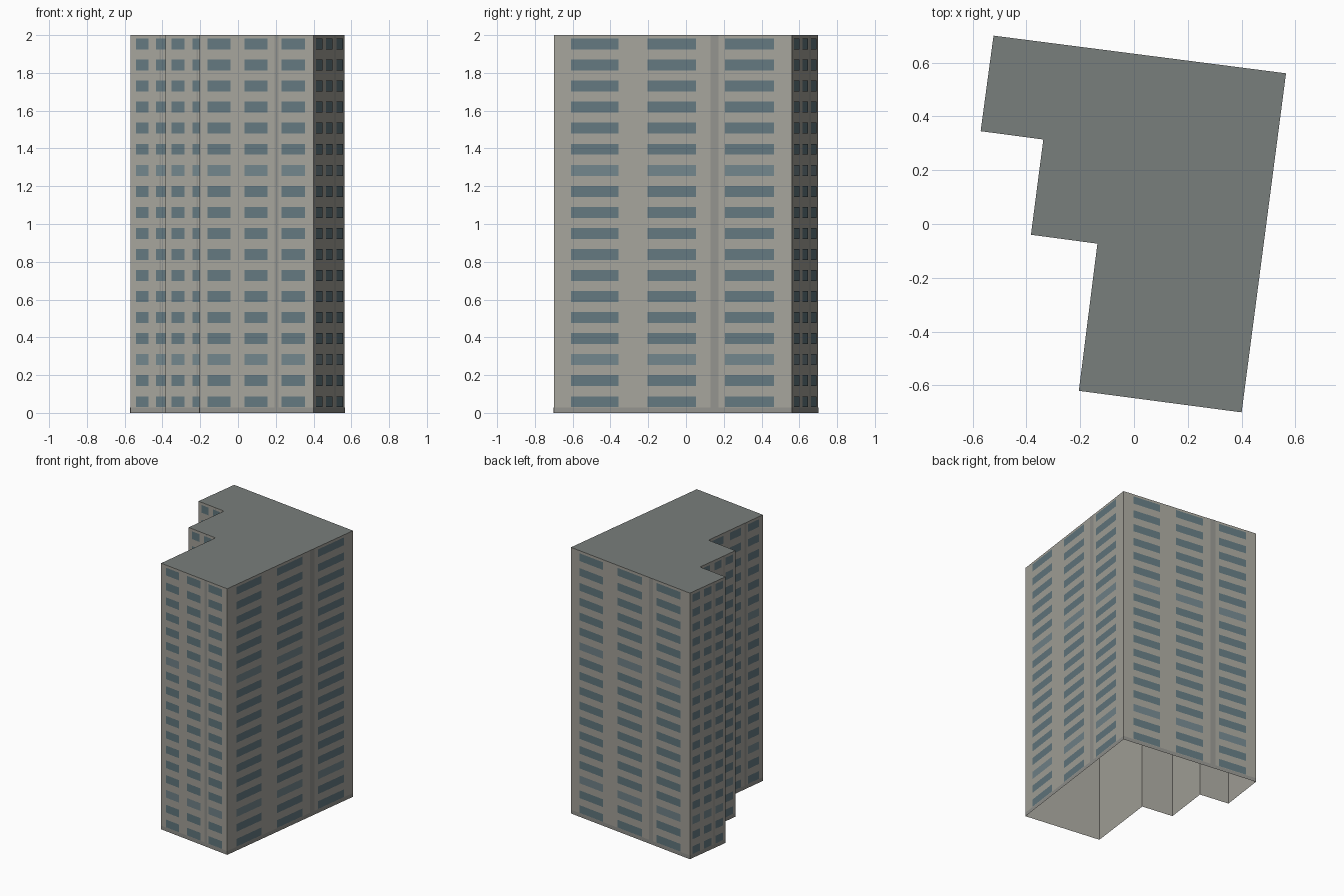
import bpy
from mathutils import Vector

if "Cube" in bpy.data.objects:
    bpy.data.objects.remove(bpy.data.objects["Cube"])

H = 2.0
ROWS = 18
PITCH = 0.1114

# Footprint, counter-clockwise, with the number of window columns on the wall that starts there
FOOTPRINT = [
    ((-0.205, -0.62), 3), ((0.40, -0.70), 3), ((0.565, 0.56), 3), ((-0.522, 0.70), 3),
    ((-0.57, 0.345), 2), ((-0.337, 0.314), 3), ((-0.383, -0.04), 2), ((-0.136, -0.073), 3),
]
COLUMNS = {
    3: [(0.073, 0.273), (0.395, 0.598), (0.72, 0.925)],
    2: [(0.13, 0.41), (0.58, 0.86)],
}
STRIPE = (0.658, 0.693)


def material(name, rgb):
    m = bpy.data.materials.new(name)
    m.diffuse_color = (*rgb, 1)
    m.use_nodes = True
    m.node_tree.nodes["Principled BSDF"].inputs["Base Color"].default_value = m.diffuse_color
    return m


def add_mesh(name, verts, faces, mat):
    me = bpy.data.meshes.new(name)
    me.from_pydata([tuple(v) for v in verts], [], faces)
    me.materials.append(mat)
    ob = bpy.data.objects.new(name, me)
    bpy.context.collection.objects.link(ob)
    return ob


def panels(name, rects, mat):
    """Flat quads laid on walls; each rect is (wall, u0, u1, z0, z1, offset)."""
    verts, faces = [], []
    for (a, b), u0, u1, z0, z1, off in rects:
        d = b - a
        n = Vector((d.y, -d.x)).normalized() * off
        p, q = a + d * u0 + n, a + d * u1 + n
        i = len(verts)
        verts += [(p.x, p.y, z0), (q.x, q.y, z0), (q.x, q.y, z1), (p.x, p.y, z1)]
        faces.append((i, i + 1, i + 2, i + 3))
    return add_mesh(name, verts, faces, mat)


concrete = material("concrete", (0.38, 0.37, 0.33))
trim = material("trim", (0.29, 0.29, 0.27))
glass = material("glass", (0.125, 0.19, 0.215))
pale_glass = material("pale_glass", (0.17, 0.235, 0.26))
roofing = material("roofing", (0.19, 0.21, 0.20))

pts = [Vector(p) for p, _ in FOOTPRINT]
n = len(pts)
walls = [((pts[i], pts[(i + 1) % n]), FOOTPRINT[i][1]) for i in range(n)]

# Outer walls, open at the bottom
panels("walls", [(w, 0, 1, 0, H, 0) for w, _ in walls], concrete)

# Flat roof
add_mesh("roof", [(p.x, p.y, H) for p in pts], [tuple(range(n))], roofing)

# Base band and the vertical pipe stripe on each wall
panels("base_band", [(w, 0, 1, 0, 0.028, 0.001) for w, _ in walls], trim)
panels("vertical_stripes", [(w, *STRIPE, 0.028, H, 0.001) for w, _ in walls], trim)

# Window rows, with a few paler floors
dark, pale = [], []
for row in range(ROWS):
    z = 0.03 + row * PITCH
    for w, count in walls:
        for u0, u1 in COLUMNS[count]:
            (pale if row in (2, 11) else dark).append((w, u0, u1, z, z + 0.058, 0.002))
panels("windows", dark, glass)
panels("pale_windows", pale, pale_glass)
